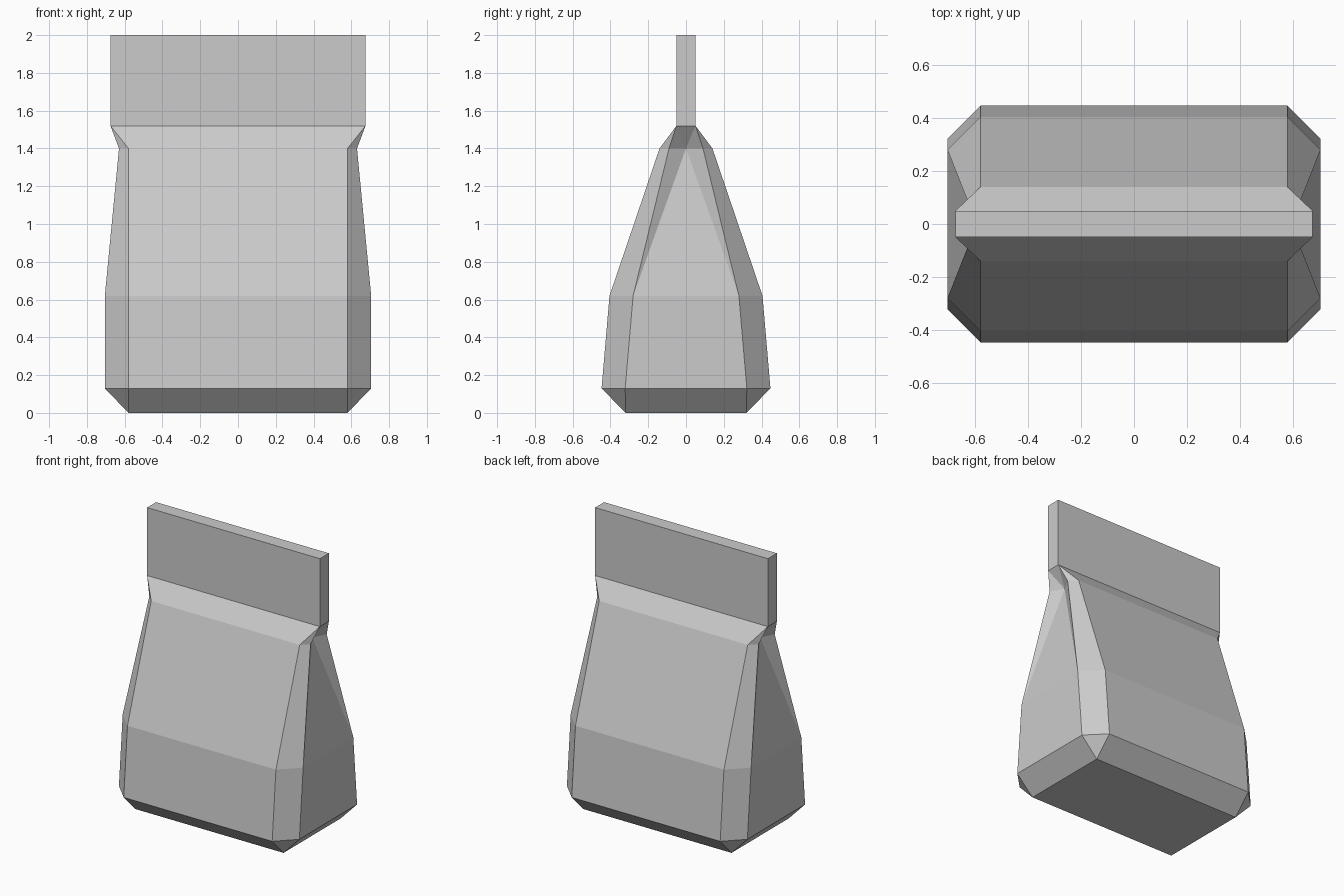
import bpy, bmesh, math

if "Cube" in bpy.data.objects:
    bpy.data.objects.remove(bpy.data.objects["Cube"])

# Bag levels: (z, front corner (x, y), side corner (x, y), x of the side fold)
LEVELS = [
    (0.00, (0.58, 0.32), (0.58, 0.32), 0.58),       # base
    (0.13, (0.58, 0.447), (0.705, 0.322), 0.705),   # bottom bevel
    (0.62, (0.58, 0.405), (0.705, 0.28), 0.705),    # fullest part
    (1.40, (0.58, 0.14), (0.63, 0.09), 0.58),       # pinched neck, side folded in
    (1.52, (0.675, 0.05), (0.675, 0.05), 0.675),    # bottom of sealed flap
    (2.00, (0.675, 0.05), (0.675, 0.05), 0.675),    # top of flap
]

bm = bmesh.new()


def face(points, sx, sy):
    pts = list(dict.fromkeys(points))
    if len(pts) > 2:
        bm.faces.new([bm.verts.new((x * sx, y * sy, z)) for x, y, z in pts])


# Each level of one quarter: front middle, front corner, side corner, side fold
rows = [((0, p[1], z), (*p, z), (*q, z), (s, 0, z)) for z, p, q, s in LEVELS]

for sx in (1, -1):
    for sy in (1, -1):
        for i, (lo, hi) in enumerate(zip(rows, rows[1:])):
            # Front panel and corner chamfer
            for a in (0, 1):
                face((lo[a], lo[a + 1], hi[a + 1], hi[a]), sx, sy)
            # Side gusset, split along its crease
            if i == 3:
                face((lo[2], lo[3], hi[2]), sx, sy)
                face((lo[3], hi[3], hi[2]), sx, sy)
            else:
                face((lo[2], lo[3], hi[3]), sx, sy)
                face((lo[2], hi[3], hi[2]), sx, sy)
        # Base and flap top
        for row in (rows[0], rows[-1]):
            face((*row, (0, 0, row[0][2])), sx, sy)

# Weld the quarters and merge flat regions
bmesh.ops.remove_doubles(bm, verts=bm.verts[:], dist=0.0005)
bmesh.ops.recalc_face_normals(bm, faces=bm.faces[:])
bmesh.ops.dissolve_limit(bm, angle_limit=math.radians(0.5),
                         verts=bm.verts[:], edges=bm.edges[:])

mesh = bpy.data.meshes.new("paper_bag")
bm.to_mesh(mesh)
bm.free()
bag = bpy.data.objects.new("paper_bag", mesh)
bpy.context.collection.objects.link(bag)
